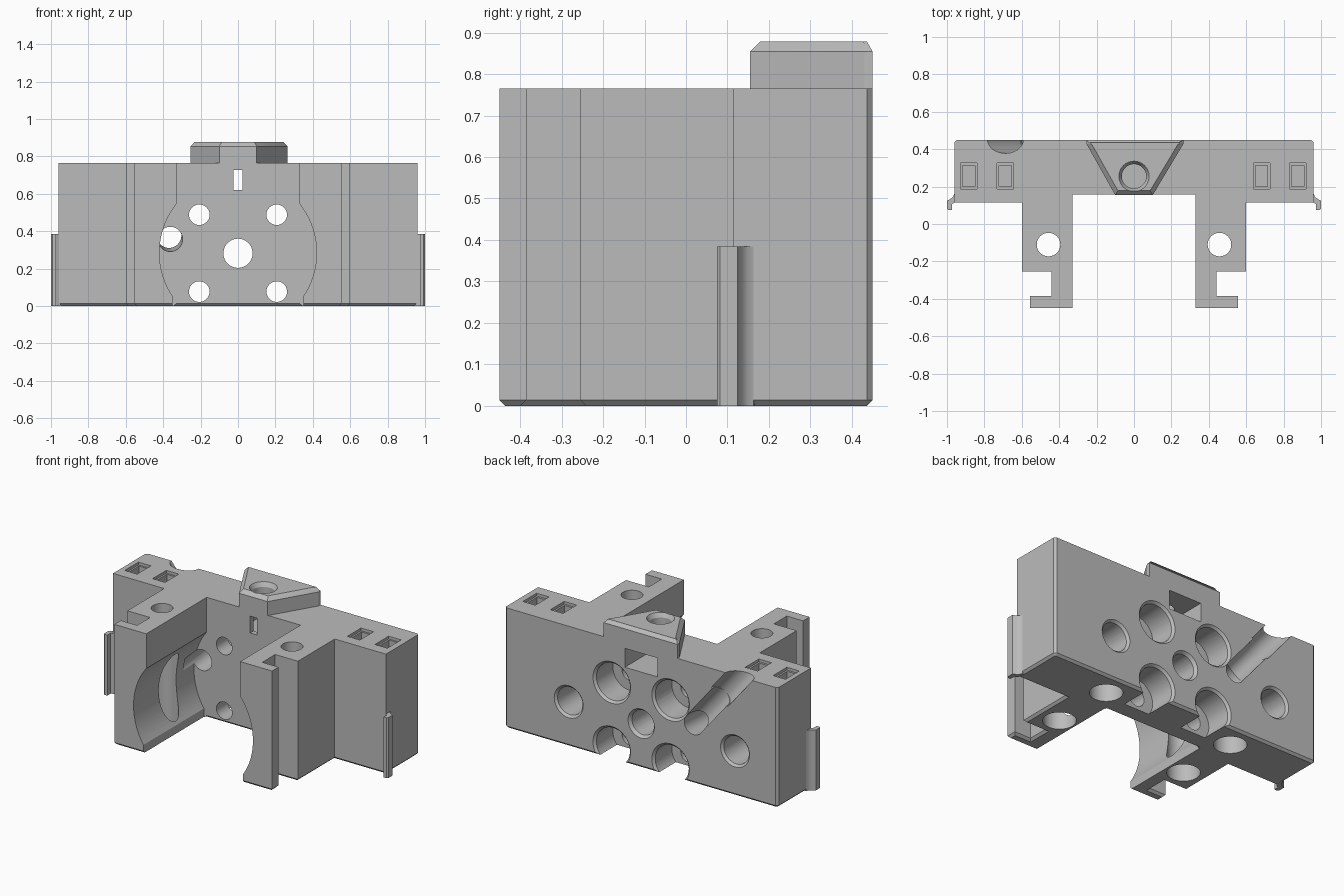
import bpy, bmesh, math
from mathutils import Vector

if "Cube" in bpy.data.objects:
    bpy.data.objects.remove(bpy.data.objects["Cube"])

grey = bpy.data.materials.new("plain grey")
grey.use_nodes = True
GREY = (0.5, 0.5, 0.5, 1)
grey.diffuse_color = GREY
grey.node_tree.nodes["Principled BSDF"].inputs["Base Color"].default_value = GREY


def finish(bm, name):
    bmesh.ops.recalc_face_normals(bm, faces=bm.faces)
    mesh = bpy.data.meshes.new(name)
    bm.to_mesh(mesh)
    bm.free()
    mesh.materials.append(grey)
    ob = bpy.data.objects.new(name, mesh)
    bpy.context.collection.objects.link(ob)
    return ob


def extrude(points, z0, z1):
    """Upright prism from an outline seen from above."""
    bm = bmesh.new()
    face = bm.faces.new([bm.verts.new((x, y, z0)) for x, y in points])
    new = bmesh.ops.extrude_face_region(bm, geom=[face])["geom"]
    verts = [v for v in new if isinstance(v, bmesh.types.BMVert)]
    bmesh.ops.translate(bm, verts=verts, vec=(0, 0, z1 - z0))
    bmesh.ops.recalc_face_normals(bm, faces=bm.faces)
    return bm


def select(ob):
    bpy.ops.object.select_all(action='DESELECT')
    ob.select_set(True)
    bpy.context.view_layer.objects.active = ob


def cut(ob, bm):
    cutter = finish(bm, "cutter")
    cutter.hide_render = True
    mod = ob.modifiers.new("cut", 'BOOLEAN')
    mod.operation = 'DIFFERENCE'
    mod.solver = 'EXACT'
    mod.object = cutter
    select(ob)
    bpy.ops.object.modifier_apply(modifier=mod.name)
    bpy.data.objects.remove(cutter)


def drill(ob, a, b, r1, r2=None, sides=48):
    """Round cut from a to b, tapered when r2 is given."""
    a, b = Vector(a), Vector(b)
    bm = bmesh.new()
    bmesh.ops.create_cone(bm, cap_ends=True, segments=sides, radius1=r1,
                          radius2=r1 if r2 is None else r2, depth=(b - a).length)
    bmesh.ops.rotate(bm, verts=bm.verts,
                     matrix=(b - a).to_track_quat('Z', 'Y').to_matrix())
    bmesh.ops.translate(bm, verts=bm.verts, vec=(a + b) / 2)
    cut(ob, bm)


def box(ob, x0, x1, y0, y1, z0, z1):
    cut(ob, extrude([(x0, y0), (x1, y0), (x1, y1), (x0, y1)], z0, z1))


BACK, WALL, TOP = 0.45, 0.157, 0.765
BORE_Z = 0.285

# Body: wide plate with two hooked arms
half = [(0.33, WALL), (0.33, -0.45), (0.555, -0.45), (0.555, -0.385),
        (0.44, -0.385), (0.44, -0.255), (0.60, -0.255), (0.60, 0.115),
        (0.96, 0.115), (0.96, 0.436), (0.946, BACK)]
bm = extrude(half + [(-x, y) for x, y in reversed(half)], 0, TOP)
bottom = [e for e in bm.edges if all(v.co.z < 0.001 for v in e.verts)]
bmesh.ops.bevel(bm, geom=bottom, offset=0.014, segments=1, affect='EDGES')
body = finish(bm, "body")

# Large round bore between the arms, open at the bottom
drill(body, (0, -0.6, BORE_Z), (0, WALL + 0.0005, BORE_Z), 0.42, sides=96)
box(body, -0.35, 0.35, -0.6, WALL + 0.001, -0.1, 0.055)

# Centre hole
drill(body, (0, 0, BORE_Z - 0.003), (0, 0.6, BORE_Z - 0.003), 0.078)
drill(body, (0, BACK + 0.01, BORE_Z - 0.003), (0, BACK - 0.02, BORE_Z - 0.003), 0.1, 0.077)

# Four counterbored bolt holes
for x in (-0.207, 0.207):
    for z in (0.077, 0.488):
        drill(body, (x, 0, z), (x, 0.6, z), 0.055)
        drill(body, (x, 0.27, z), (x, 0.6, z), 0.118)
        drill(body, (x, BACK + 0.01, z), (x, BACK - 0.015, z), 0.142, 0.117)

# Blind holes in the back
for x in (0.51, -0.66):
    drill(body, (x, 0.22, 0.285), (x, 0.6, 0.285), 0.088)
    drill(body, (x, BACK + 0.01, 0.285), (x, BACK - 0.015, 0.285), 0.112, 0.087)

# Vertical holes in the arms and under the plate, top pockets
for s in (-1, 1):
    drill(body, (s * 0.457, -0.11, -0.1), (s * 0.457, -0.11, 0.9), 0.063)
    drill(body, (s * 0.457, -0.11, -0.1), (s * 0.457, -0.11, 0.55), 0.095)
    drill(body, (s * 0.457, 0.30, -0.1), (s * 0.457, 0.30, 0.18), 0.095)
for x in (-0.884, -0.688, 0.682, 0.876):
    box(body, x - 0.044, x + 0.044, 0.187, 0.325, TOP - 0.018, 0.9)
    box(body, x - 0.033, x + 0.033, 0.2, 0.314, TOP - 0.12, 0.9)

# Slanted cable channel on the back leading to a through hole
drill(body, (-0.375, 0.445, 0.385), (-0.77, 0.445, 0.865), 0.066)
drill(body, (-0.55, 0.452, 0.598), (-0.77, 0.452, 0.865), 0.074)
drill(body, (-0.37, 0.5, 0.38), (-0.36, 0.05, 0.35), 0.066)

# Nut slot with a slit to the front
box(body, -0.115, 0.115, 0.19, 0.6, 0.61, 0.73)
box(body, -0.025, 0.025, 0.0, 0.3, 0.62, 0.727)

# Tapered block on top with a chamfered rim
bm = extrude([(-0.255, BACK), (-0.255, 0.43), (-0.1, 0.154), (0.1, 0.154),
              (0.265, 0.43), (0.265, BACK)], TOP, 0.878)
rim = [e for e in bm.edges if all(v.co.z > 0.87 for v in e.verts)]
bmesh.ops.bevel(bm, geom=rim, offset=0.024, segments=1, affect='EDGES')
block = finish(bm, "top_block")

# Screw hole through the block into the nut slot
for part in (block, body):
    drill(part, (0, 0.255, 0.65), (0, 0.255, 1.0), 0.065)
drill(block, (0, 0.255, 0.85), (0, 0.255, 0.89), 0.064, 0.088)

# Hooked side clips
clip = [(0.95, 0.165), (0.96, 0.163), (0.966, 0.148), (0.978, 0.136),
        (1.0, 0.124), (1.0, 0.082), (0.992, 0.075), (0.972, 0.075),
        (0.972, 0.108), (0.95, 0.118)]
parts = [body, block]
for s, name in ((1, "left_clip"), (-1, "right_clip")):
    parts.append(finish(extrude([(s * x, y) for x, y in clip], 0.0, 0.384), name))

for ob in parts:
    select(ob)
    bpy.ops.object.shade_smooth_by_angle(angle=math.radians(25))
